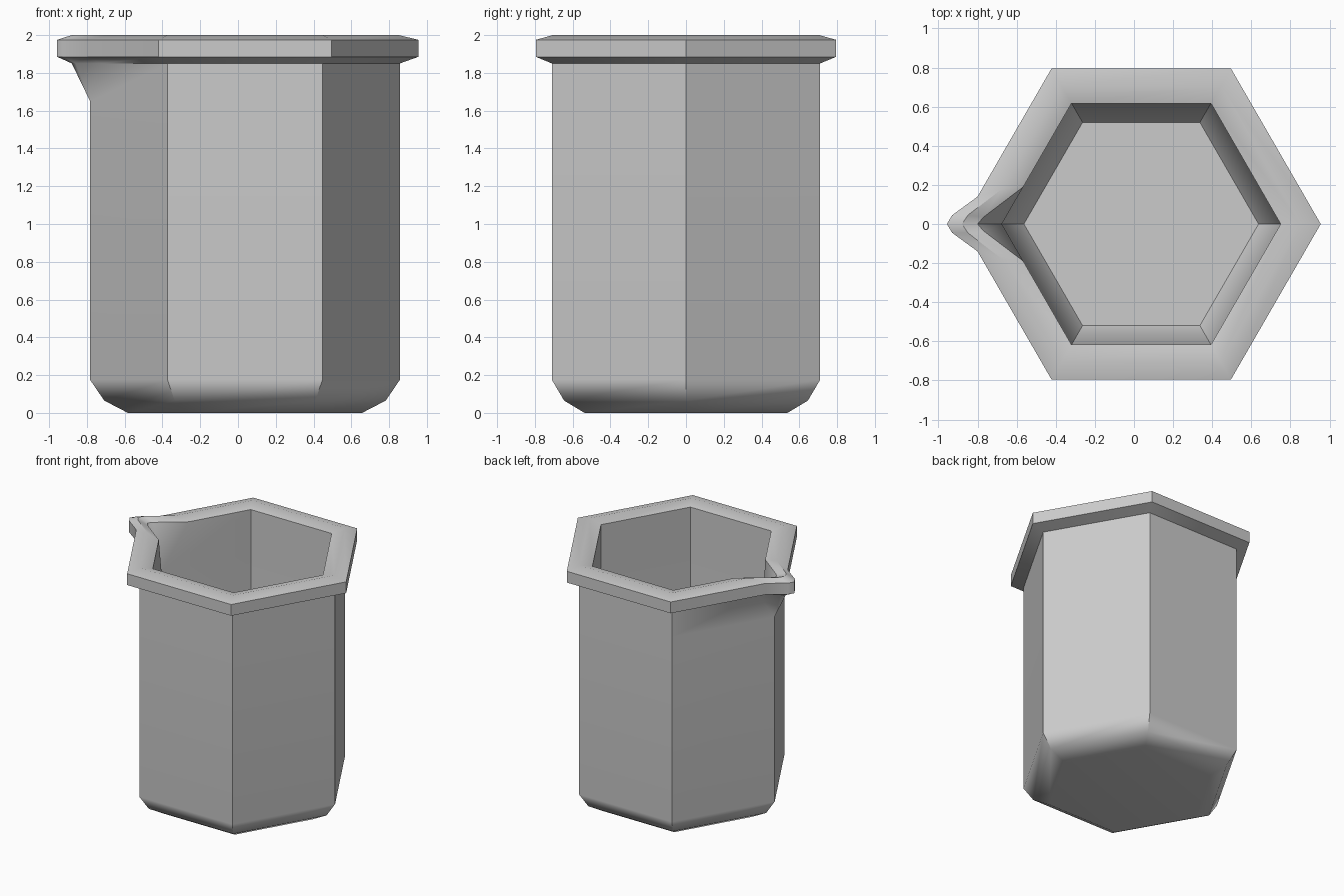
import bpy, bmesh, math
from mathutils import Vector

cube = bpy.data.objects.get("Cube")
if cube:
    bpy.data.objects.remove(cube, do_unlink=True)

CX = 0.037                      # hexagon centre, offset to make room for the spout
SHARP = math.radians(40)

grey = bpy.data.materials.new("plain grey")
grey.use_nodes = True
colour = (0.6, 0.6, 0.6, 1)
grey.diffuse_color = colour
grey.node_tree.nodes["Principled BSDF"].inputs["Base Color"].default_value = colour

# Profile from underside, up the outside, over the rim and down inside:
# corner radius, height, spout (half width at root, shoulder x, shoulder y, tip x)
profile = [
    (0.62, 0.0, None),
    (0.745, 0.065, None),
    (0.82, 0.175, None),
    (0.82, 1.65, None),
    (0.82, 1.85, (0.11, -0.86, 0.04, -0.88)),
    (0.918, 1.885, (0.14, -0.93, 0.045, -0.957)),
    (0.918, 1.975, (0.14, -0.93, 0.045, -0.957)),
    (0.815, 2.0, (0.18, -0.85, 0.045, -0.88)),
    (0.713, 1.975, (0.19, -0.77, 0.035, -0.80)),
    (0.713, 1.62, None),
    (0.713, 0.27, None),
    (0.60, 0.10, None),
]


def ring(bm, radius, z, spout):
    """Hexagon whose left corner is five points that open into the spout."""
    pts = [(CX + radius * math.cos(math.radians(a)), radius * math.sin(math.radians(a)))
           for a in (-120, -60, 0, 60, 120)]
    corner = CX - radius
    if spout:
        root, sx, sy, tip = spout
        rx = corner + root / math.sqrt(3)
        pts += [(rx, root), (sx, sy), (tip, 0), (sx, -sy), (rx, -root)]
    else:
        pts += [(corner, 0)] * 5
    return [bm.verts.new((x, y, z)) for x, y in pts]


bm = bmesh.new()
rings = [ring(bm, *row) for row in profile]
for low, high in zip(rings, rings[1:]):
    for i in range(len(low)):
        j = (i + 1) % len(low)
        bm.faces.new((low[i], low[j], high[j], high[i]))

# Underside and inner floor
bm.faces.new(rings[0][5::-1])
bm.faces.new(rings[-1][:6])
bmesh.ops.remove_doubles(bm, verts=bm.verts, dist=0.0005)
bmesh.ops.recalc_face_normals(bm, faces=bm.faces)

# Smooth bevels, crisp corners
for face in bm.faces:
    face.smooth = True
for edge in bm.edges:
    edge.smooth = edge.calc_face_angle(0) < SHARP

mesh = bpy.data.meshes.new("beaker")
bm.to_mesh(mesh)
bm.free()
mesh.materials.append(grey)
beaker = bpy.data.objects.new("beaker", mesh)
bpy.context.collection.objects.link(beaker)

# Keep the large panels flat in shading
weighted = beaker.modifiers.new("flat panels", 'WEIGHTED_NORMAL')
weighted.keep_sharp = True
